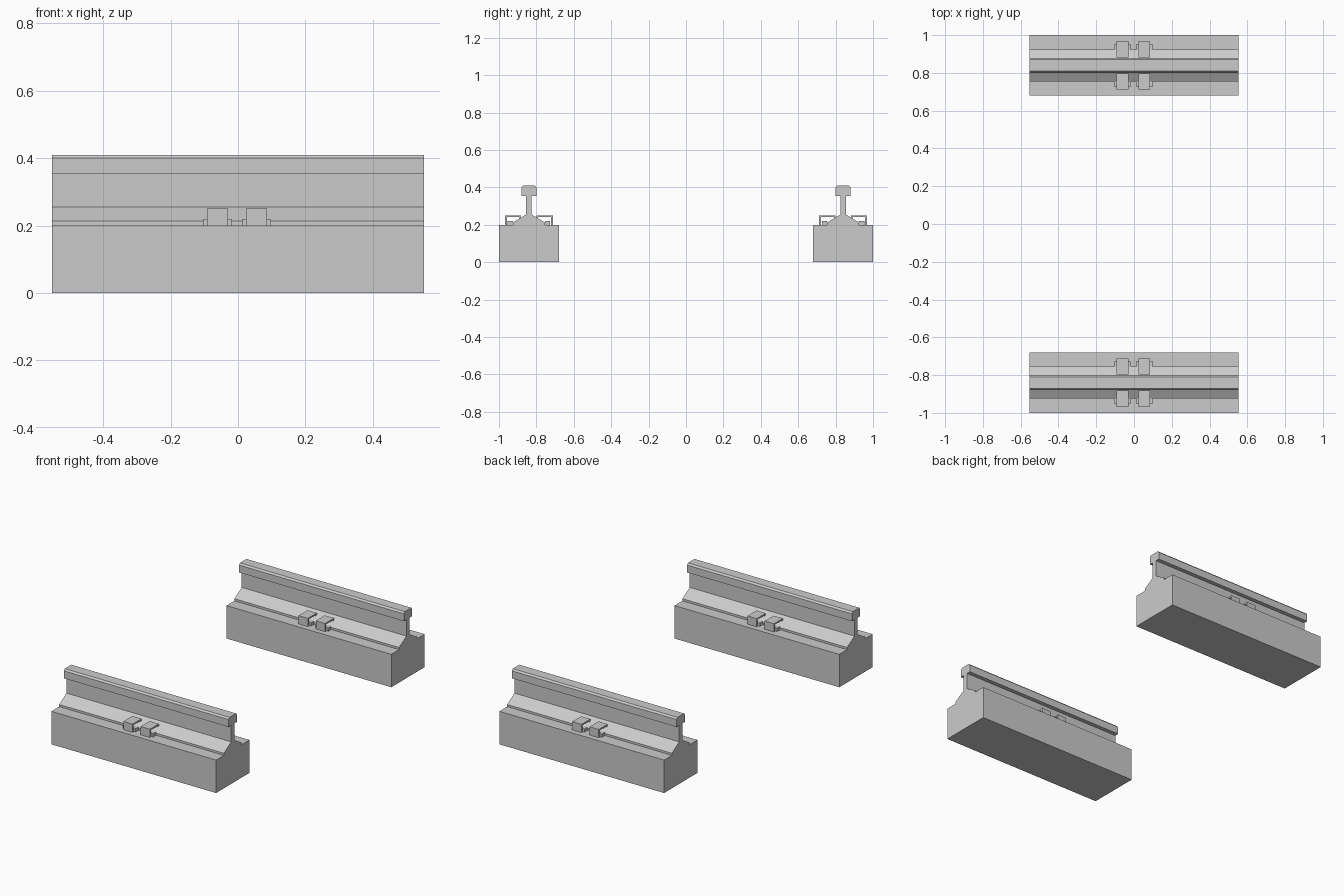
import bpy

# Remove the default cube
cube = bpy.data.objects.get("Cube")
if cube:
    bpy.data.objects.remove(cube, do_unlink=True)

# Single plain grey
grey = bpy.data.materials.new("plain_grey")
grey.use_nodes = True
COLOUR = (0.6, 0.6, 0.6, 1)
grey.diffuse_color = COLOUR
grey.node_tree.nodes["Principled BSDF"].inputs["Base Color"].default_value = COLOUR

HALF_LENGTH = 0.553
RAIL_Y = 0.84


def extrude(name, profile, x0, x1, y):
    """Extrude a counter-clockwise (y, z) outline along x."""
    n = len(profile)
    verts = [(x, y + py, pz) for x in (x0, x1) for py, pz in profile]
    faces = [tuple(reversed(range(n))), tuple(range(n, 2 * n))]
    faces += [(i, (i + 1) % n, n + (i + 1) % n, n + i) for i in range(n)]
    mesh = bpy.data.meshes.new(name)
    mesh.from_pydata(verts, [], faces)
    mesh.materials.append(grey)
    obj = bpy.data.objects.new(name, mesh)
    bpy.context.collection.objects.link(obj)
    return obj


def rect(y0, y1, z0, z1):
    return [(y0, z0), (y1, z0), (y1, z1), (y0, z1)]


def flip(profile, side):
    """Mirror an outline across the rail, keeping its winding."""
    return profile if side > 0 else [(-y, z) for y, z in reversed(profile)]


# Rail outline: foot, sloped flange, web, chamfered head
half_rail = [(0.085, 0.2), (0.085, 0.213), (0.015, 0.255), (0.015, 0.355),
             (0.04, 0.355), (0.04, 0.4), (0.031, 0.41)]
rail_profile = half_rail + flip(half_rail, -1)

# Clip outline: outer leg, top plate, short lip resting on the flange
clip_profile = [(0.128, 0.2), (0.128, 0.25), (0.042, 0.25), (0.042, 0.236),
                (0.049, 0.234), (0.049, 0.241), (0.118, 0.241), (0.118, 0.2)]

for place, end in (("front", -1), ("back", 1)):
    y = end * RAIL_Y
    extrude(place + "_sleeper", rect(-0.16, 0.16, 0, 0.2),
            -HALF_LENGTH, HALF_LENGTH, y)
    extrude(place + "_rail", rail_profile, -HALF_LENGTH, HALF_LENGTH, y)
    # Two clips on each side of the rail, each with a block beneath
    for side_name, side in (("near", -1), ("far", 1)):
        for clip_name, x in (("right", -0.061), ("left", 0.055)):
            label = f"{place}_{side_name}_{clip_name}"
            extrude(label + "_clip", flip(clip_profile, side),
                    x - 0.031, x + 0.031, y)
            extrude(label + "_clip_block", flip(rect(0.085, 0.114, 0.2, 0.22), side),
                    x - 0.042, x + 0.042, y)

# Make every face point outwards
import bmesh
for obj in bpy.context.collection.objects:
    if obj.type == "MESH":
        bm = bmesh.new()
        bm.from_mesh(obj.data)
        bmesh.ops.recalc_face_normals(bm, faces=bm.faces)
        bm.to_mesh(obj.data)
        bm.free()
